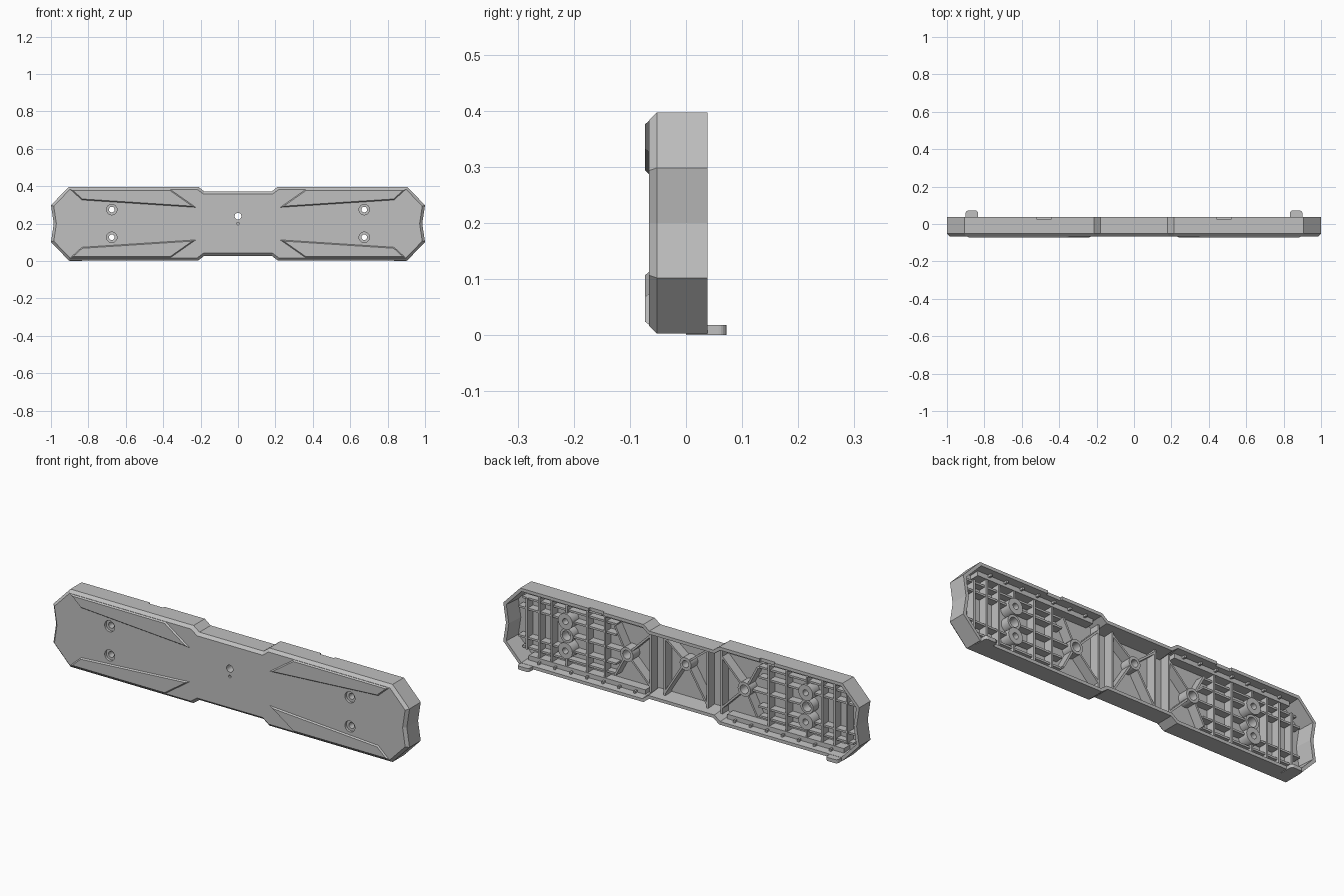
import bpy, bmesh, math
from mathutils import Vector

cube = bpy.data.objects.get("Cube")
if cube:
    bpy.data.objects.remove(cube)

grey = bpy.data.materials.new("plain grey plastic")
grey.use_nodes = True
grey.diffuse_color = (0.53, 0.53, 0.53, 1)
grey.node_tree.nodes["Principled BSDF"].inputs["Base Color"].default_value = (0.53, 0.53, 0.53, 1)

MID, FRONT, FLOOR, BACK = 0.2, -0.066, -0.05, 0.038


def finish(name, bm):
    bmesh.ops.recalc_face_normals(bm, faces=bm.faces)
    mesh = bpy.data.meshes.new(name)
    bm.to_mesh(mesh)
    bm.free()
    mesh.materials.append(grey)
    obj = bpy.data.objects.new(name, mesh)
    bpy.context.scene.collection.objects.link(obj)
    return obj


def loft(bm, rings, cyclic=False):
    """Bridge rings given as (list of (x, z), y); cap the ends unless cyclic."""
    rows = [[bm.verts.new((x, y, z)) for x, z in pts] for pts, y in rings]
    pairs = list(zip(rows, rows[1:]))
    if cyclic:
        pairs.append((rows[-1], rows[0]))
    else:
        bm.faces.new(rows[0])
        bm.faces.new(rows[-1])
    n = len(rows[0])
    for a, b in pairs:
        for i in range(n):
            j = (i + 1) % n
            bm.faces.new((a[i], a[j], b[j], b[i]))


def inset(pts, d):
    """Offset a counter-clockwise polygon inwards with mitred corners."""
    out = []
    for i, p in enumerate(pts):
        p = Vector(p)
        e1 = (p - Vector(pts[i - 1])).normalized()
        e2 = (Vector(pts[(i + 1) % len(pts)]) - p).normalized()
        n1, n2 = Vector((-e1.y, e1.x)), Vector((-e2.y, e2.x))
        out.append(tuple(p + (n1 + n2) * d / (1 + n1.dot(n2))))
    return out


def circle(x, z, r, n=32):
    return [(x + r * math.cos(math.tau * i / n), z + r * math.sin(math.tau * i / n)) for i in range(n)]


def box(bm, x0, x1, y0, y1, z0, z1):
    loft(bm, [([(x0, z0), (x1, z0), (x1, z1), (x0, z1)], y) for y in (y0, y1)])


def bar(bm, a, b, top, w=0.01):
    """Thin rib standing on the floor between two (x, z) points."""
    a, b = Vector(a), Vector(b)
    d = (b - a).normalized() * w / 2
    s = Vector((-d.y, d.x))
    loft(bm, [([tuple(p) for p in (a - s, b - s, b + s, a + s)], y) for y in (FLOOR - 0.004, top)])


# Shell: chamfered outline, hollow and open at the back
corner = [(0.18, 0.172), (0.213, 0.197), (0.905, 0.197), (1.0, 0.098)]
upper = [(x, MID + h) for x, h in corner]
lower = [(x, MID - h) for x, h in corner]
right = lower + [(0.985, MID)] + upper[::-1]
outline = right + [(-x, z) for x, z in right[::-1]]

bm = bmesh.new()
loft(bm, [(inset(outline, 0.022), FLOOR), (inset(outline, 0.016), BACK), (outline, BACK),
          (outline, -0.052), (inset(outline, 0.014), FRONT)])
shell = finish("shell", bm)

# Cutters: screw recesses, centre holes and notches in the upper back rim
screws = [(s * 0.675, z) for s in (-1, 1) for z in (0.275, 0.127)]
bm = bmesh.new()
for x, z in screws:
    loft(bm, [(circle(x, z, 0.028), y) for y in (-0.09, -0.03)])
loft(bm, [(circle(0, 0.24, 0.018), y) for y in (-0.09, -0.03)])
loft(bm, [(circle(0, 0.2, 0.007, 16), y) for y in (-0.09, -0.056)])
for s in (-1, 1):
    box(bm, s * 0.48 - 0.04, s * 0.48 + 0.04, 0.027, 0.06, 0.36, 0.42)
cutter = finish("hole_cutter", bm)
cutter.hide_render = True
cutter.hide_set(True)
mod = shell.modifiers.new("holes", "BOOLEAN")
mod.operation = "DIFFERENCE"
mod.solver = "EXACT"
mod.object = cutter

# Raised wedge panels on the front, one in each quarter
wedge = [(0.22, 0.085), (0.835, 0.125), (0.899, 0.183), (0.36, 0.183)]
for sx, side in ((1, "left"), (-1, "right")):
    for sz, level in ((1, "upper"), (-1, "lower")):
        bm = bmesh.new()
        loft(bm, [([(sx * x, MID + sz * z) for x, z in pts], y)
                  for pts, y in ((wedge, FRONT + 0.002), (inset(wedge, 0.007), -0.073))])
        finish(f"{level}_{side}_wedge_panel", bm)

# Screw bosses and stiffening rings standing on the inner floor
bm = bmesh.new()
rings = [(x, z, 0.04, 0.015, 0.005) for x, z in screws]
rings.append((0, 0.24, 0.032, 0.018, 0.005))
for s in (-1, 1):
    rings.append((s * 0.675, MID, 0.036, 0.024, -0.005))
    rings.append((s * 0.33, MID, 0.036, 0.022, 0.005))
for x, z, ro, ri, top in rings:
    bot = FLOOR - 0.003
    loft(bm, [(circle(x, z, ro), bot), (circle(x, z, ro), top),
              (circle(x, z, ri), top), (circle(x, z, ri), bot)], cyclic=True)
bosses = finish("bosses", bm)

# Rib lattice inside the shell
bm = bmesh.new()
for s in (-1, 1):
    for x in (0.12, 0.2):
        bar(bm, (s * x, 0.04), (s * x, 0.36), 0.0)
    for x in (0.46, 0.56, 0.76, 0.83, 0.9):
        h = 0.16 if x < 0.9 else 0.13
        bar(bm, (s * x, MID - h), (s * x, MID + h), -0.005)
    for z in (0.127, 0.275):
        bar(bm, (s * 0.40, z), (s * 0.638, z), -0.01)
        bar(bm, (s * 0.712, z), (s * 0.95, z), -0.01)
    bar(bm, (s * 0.363, MID), (s * 0.642, MID), -0.01)
    for z in (0.075, 0.325):
        bar(bm, (s * 0.4, z), (s * 0.93, z), -0.015)
        d = 1 if z > MID else -1
        # Diagonal braces around the ring and the centre boss
        bar(bm, (s * 0.305, MID + d * 0.025), (s * 0.2, MID + d * 0.13), 0.0)
        bar(bm, (s * 0.35, MID + d * 0.03), (s * 0.4, z), 0.0)
        bar(bm, (s * 0.022, 0.24 + d * 0.022), (s * 0.12, MID + d * 0.14), 0.0)
        # Short ribs on each screw boss
        bar(bm, (s * 0.675, MID + d * 0.113), (s * 0.675, MID + d * 0.17), -0.005)
ribs = finish("inner_ribs", bm)

# Stepped ledges along the long walls, with small locating teeth
bm = bmesh.new()
for s in (-1, 1):
    a, b = sorted((s * 0.23, s * 0.885))
    for d in (-1, 1):
        z0, z1 = sorted((MID + d * 0.155, MID + d * 0.178))
        box(bm, a, b, FLOOR - 0.003, -0.002, z0, z1)
        for i in range(7):
            x = s * (0.28 + 0.09 * i)
            t0, t1 = sorted((MID + d * 0.168, MID + d * 0.18))
            box(bm, x - 0.005, x + 0.005, -0.004, 0.015, t0, t1)
finish("wall_ledges", bm)

# Rounded tabs projecting behind the lower edge
for s, side in ((1, "left"), (-1, "right")):
    bm = bmesh.new()
    box(bm, s * 0.867 - 0.033, s * 0.867 + 0.033, 0.0, 0.072, 0.0, 0.018)
    edges = [e for e in bm.edges if all(v.co.y > 0.07 for v in e.verts)
             and abs(e.verts[0].co.z - e.verts[1].co.z) > 0.01]
    bmesh.ops.bevel(bm, geom=edges, offset=0.014, segments=5, affect="EDGES", profile=0.5)
    finish(f"{side}_back_tab", bm)

# Smooth only the round bosses
bpy.ops.object.select_all(action="DESELECT")
bosses.select_set(True)
bpy.context.view_layer.objects.active = bosses
bpy.ops.object.shade_smooth_by_angle(angle=math.radians(30))
